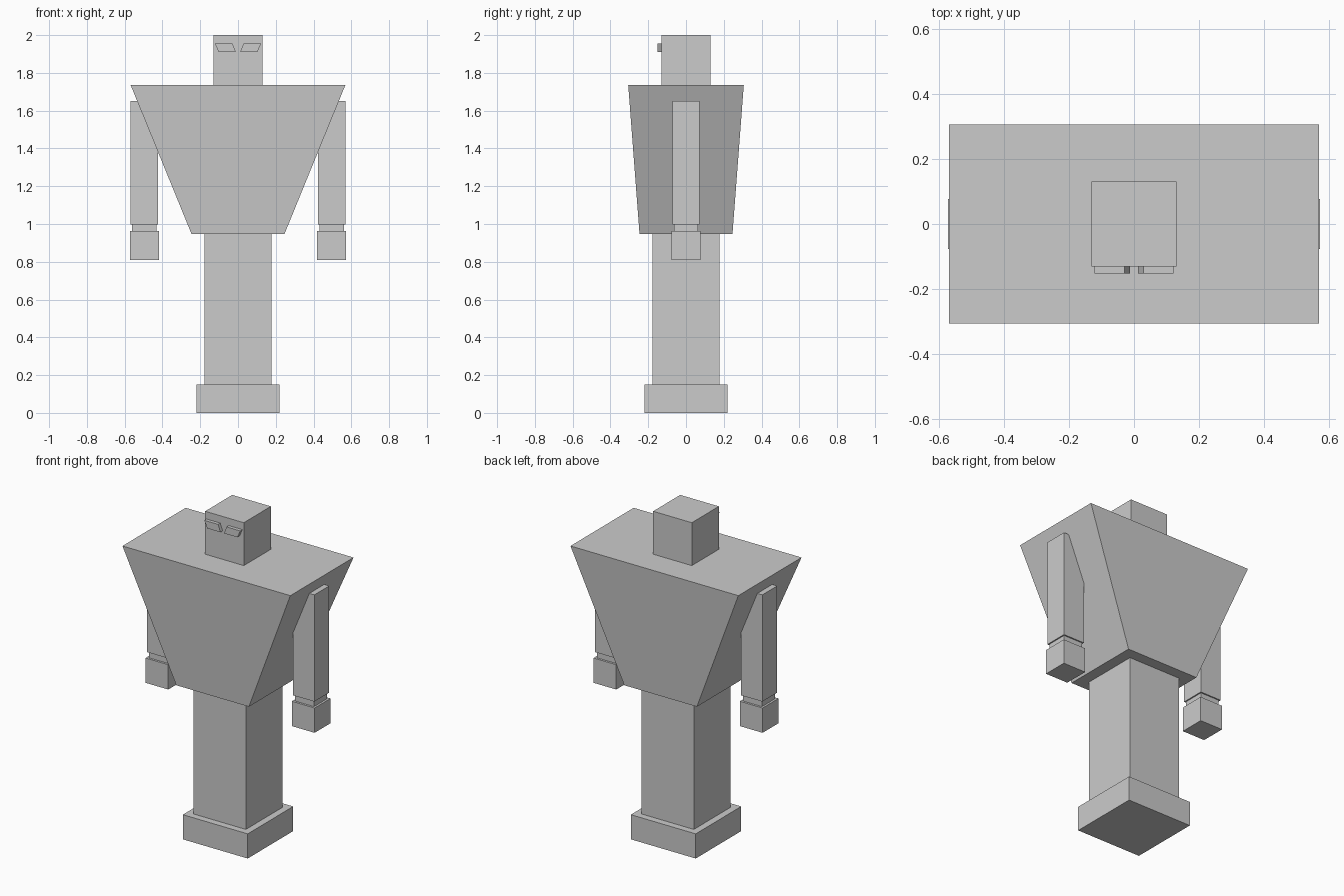
import bpy, bmesh

if "Cube" in bpy.data.objects:
    bpy.data.objects.remove(bpy.data.objects["Cube"])


def prism(name, rings):
    """Solid from two matching rings of points."""
    bm = bmesh.new()
    a, b = [[bm.verts.new(p) for p in ring] for ring in rings]
    n = len(a)
    bm.faces.new(a)
    bm.faces.new(b)
    for i in range(n):
        j = (i + 1) % n
        bm.faces.new((a[i], a[j], b[j], b[i]))
    bmesh.ops.recalc_face_normals(bm, faces=bm.faces)
    mesh = bpy.data.meshes.new(name)
    bm.to_mesh(mesh)
    bm.free()
    obj = bpy.data.objects.new(name, mesh)
    bpy.context.collection.objects.link(obj)
    return obj


def block(name, z0, z1, bottom, top=None, x=0.0):
    """Box or tapered box; bottom and top are half sizes in x and y."""
    def ring(half, z):
        hx, hy = half
        return [(x - hx, -hy, z), (x + hx, -hy, z), (x + hx, hy, z), (x - hx, hy, z)]
    return prism(name, (ring(bottom, z0), ring(top or bottom, z1)))


# Central column: base, leg column, tapered torso, head
block("foot", 0.0, 0.151, (0.22, 0.22))
block("leg", 0.151, 0.947, (0.178, 0.178))
block("torso", 0.947, 1.737, (0.246, 0.246), (0.569, 0.306))
block("head", 1.737, 2.0, (0.131, 0.131))

# Arms, wrists, fists and slanted eyes on each side
for side, s in (("left", -1), ("right", 1)):
    x = s * 0.496
    block(side + "_arm", 0.998, 1.652, (0.072, 0.072), x=x)
    block(side + "_wrist", 0.96, 0.998, (0.064, 0.064), x=x)
    block(side + "_fist", 0.81, 0.962, (0.077, 0.077), x=x)
    outline = [(0.029, 1.955), (0.122, 1.955), (0.102, 1.911), (0.012, 1.911)]
    prism(side + "_eye", [[(s * px, y, pz) for px, pz in outline] for y in (-0.152, -0.13)])
